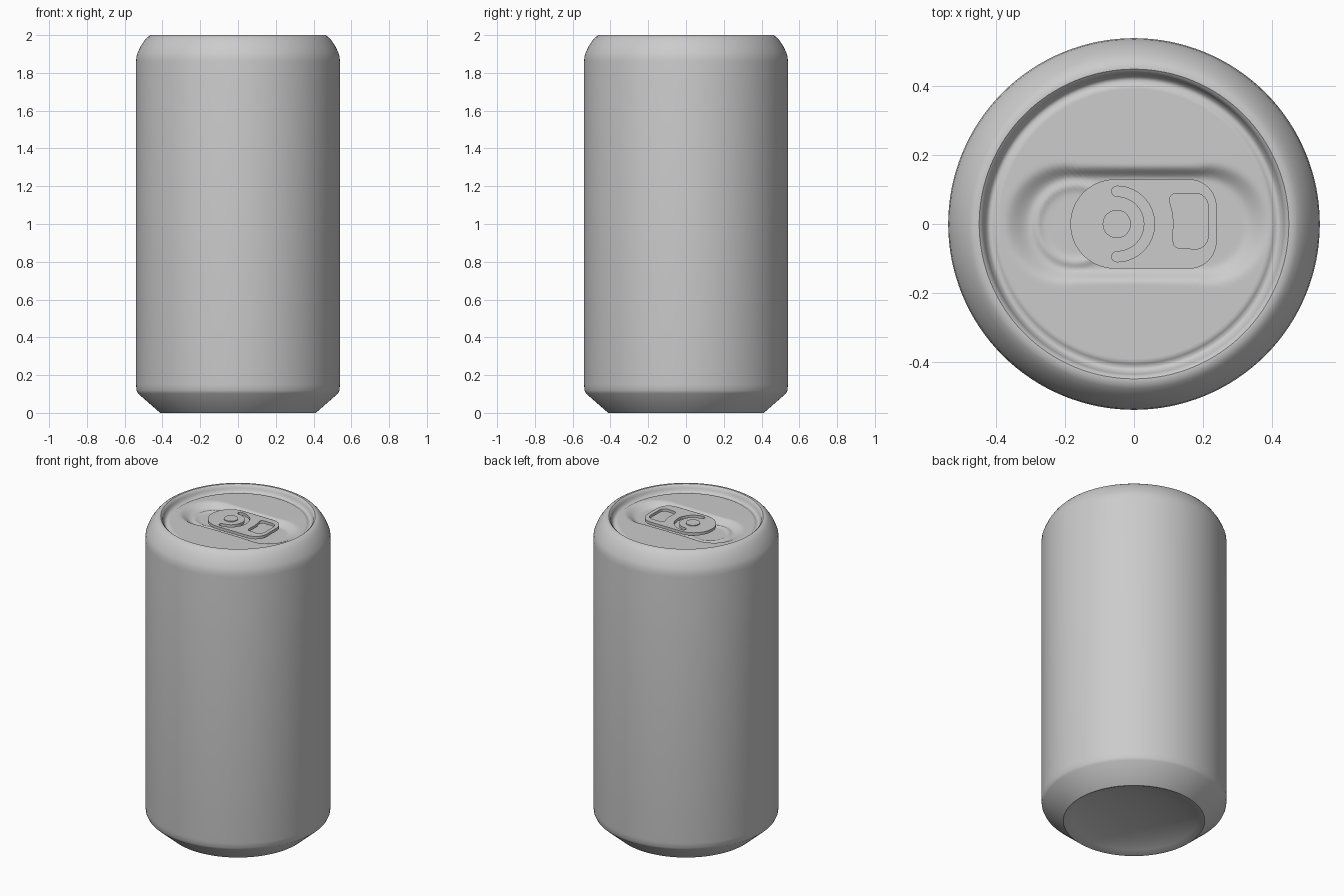
import bpy, bmesh, math

if "Cube" in bpy.data.objects:
    bpy.data.objects.remove(bpy.data.objects["Cube"])

SEG = 128
metal = bpy.data.materials.new("plain_aluminium")
metal.diffuse_color = (0.6, 0.6, 0.6, 1)
metal.use_nodes = True
metal.node_tree.nodes["Principled BSDF"].inputs["Base Color"].default_value = metal.diffuse_color


def finish(obj, angle=35):
    obj.data.materials.clear()
    obj.data.materials.append(metal)
    bpy.ops.object.select_all(action='DESELECT')
    obj.select_set(True)
    bpy.context.view_layer.objects.active = obj
    bpy.ops.object.shade_smooth_by_angle(angle=math.radians(angle))


def lathe(name, radii, height, angle=35):
    """Revolve a list of radii; height(i, r, x, y) gives z for each point."""
    bm = bmesh.new()
    rings = []
    for i, r in enumerate(radii):
        ring = []
        for j in range(SEG):
            a = 2 * math.pi * j / SEG
            x, y = r * math.cos(a), r * math.sin(a)
            ring.append(bm.verts.new((x, y, height(i, r, x, y))))
        rings.append(ring)
    for lo, hi in zip(rings, rings[1:]):
        for j in range(SEG):
            k = (j + 1) % SEG
            bm.faces.new((lo[j], lo[k], hi[k], hi[j]))
    bmesh.ops.remove_doubles(bm, verts=bm.verts, dist=1e-5)
    me = bpy.data.meshes.new(name)
    bm.to_mesh(me)
    bm.free()
    obj = bpy.data.objects.new(name, me)
    bpy.context.collection.objects.link(obj)
    finish(obj, angle)
    return obj


def smooth(a, b, t):
    t = max(0, min(1, (t - a) / (b - a)))
    return t * t * (3 - 2 * t)


# Can body, with a domed-in underside
body = [(0, 0.07), (0.15, 0.062), (0.28, 0.042), (0.37, 0.016), (0.405, 0),
        (0.412, 0), (0.53, 0.103), (0.537, 0.118), (0.54, 0.15), (0.54, 1.0),
        (0.54, 1.86), (0.537, 1.89), (0.53, 1.91), (0.515, 1.942),
        (0.495, 1.972), (0.478, 1.99), (0.462, 2.0), (0.45, 2.0)]
lathe("can_body", [p[0] for p in body], lambda i, r, x, y: body[i][1])

# Lid: rim groove, long finger recess and a ring bead at the opening
RIM = [(0, 1.966), (0.40, 1.963), (0.412, 1.956), (0.422, 1.956),
       (0.432, 1.967), (0.441, 1.992), (0.45, 2.0)]


def lid_height(i, r, x, y):
    z = RIM[-1][1]
    for (r0, z0), (r1, z1) in zip(RIM, RIM[1:]):
        if r0 <= r <= r1:
            z = z0 + (z1 - z0) * (r - r0) / (r1 - r0)
            break
    dx = max(-0.17 - x, 0, x - 0.19)
    d = math.hypot(dx, y)
    end = dx / d if d > 1e-6 else 0
    z -= 0.03 * (1 - smooth(0.13, 0.17 + 0.04 * end, d))
    ring = math.hypot(x + 0.17, y)
    return z + 0.007 * math.exp(-((ring - 0.112) / 0.012) ** 2)


radii = [0.45, 0.446, 0.441, 0.436, 0.432, 0.427, 0.422, 0.417, 0.412, 0.406]
radii += [0.40 - 0.008 * k for k in range(50)] + [0]
lathe("can_lid", radii, lid_height, 60)


def arc(cx, cy, r, a0, a1, n):
    return [(cx + r * math.cos(math.radians(a0 + (a1 - a0) * k / n)),
             cy + r * math.sin(math.radians(a0 + (a1 - a0) * k / n)))
            for k in range(n + 1)]


def plate(name, outlines, z, half):
    """Flat filled plate; later outlines become holes."""
    cu = bpy.data.curves.new(name, 'CURVE')
    cu.dimensions = '2D'
    cu.fill_mode = 'BOTH'
    cu.extrude = half
    for pts in outlines:
        sp = cu.splines.new('POLY')
        sp.points.add(len(pts) - 1)
        for p, (x, y) in zip(sp.points, pts):
            p.co = (x, y, 0, 1)
        sp.use_cyclic_u = True
    obj = bpy.data.objects.new(name, cu)
    bpy.context.collection.objects.link(obj)
    obj.location.z = z
    bpy.ops.object.select_all(action='DESELECT')
    obj.select_set(True)
    bpy.context.view_layer.objects.active = obj
    bpy.ops.object.convert(target='MESH')
    finish(bpy.context.view_layer.objects.active)


# Pull tab with a curved slot and a finger hole
outer = (arc(-0.055, 0, 0.13, 90, 270, 32) + arc(0.16, -0.05, 0.08, -90, 0, 12)
         + arc(0.16, 0.05, 0.08, 0, 90, 12))
slot = (arc(-0.05, 0, 0.11, -90, 90, 28) + arc(-0.05, 0.095, 0.015, 90, 270, 8)
        + arc(-0.05, 0, 0.08, 90, -90, 28)[1:-1]
        + arc(-0.05, -0.095, 0.015, 90, 270, 8)[:-1])
hole = (arc(0.178, 0.052, 0.037, 0, 90, 8) + arc(0.122, 0.07, 0.019, 90, 200, 8)
        + [(0.113, 0.03), (0.115, 0), (0.113, -0.03)]
        + arc(0.132, -0.052, 0.018, 180, 250, 6)
        + arc(0.178, -0.036, 0.037, -90, 0, 8))
plate("pull_tab", [outer, slot, hole], 1.961, 0.009)

# Rivet holding the tab
plate("tab_rivet", [arc(-0.05, 0, 0.041, 0, 352.5, 47)], 1.958, 0.017)
